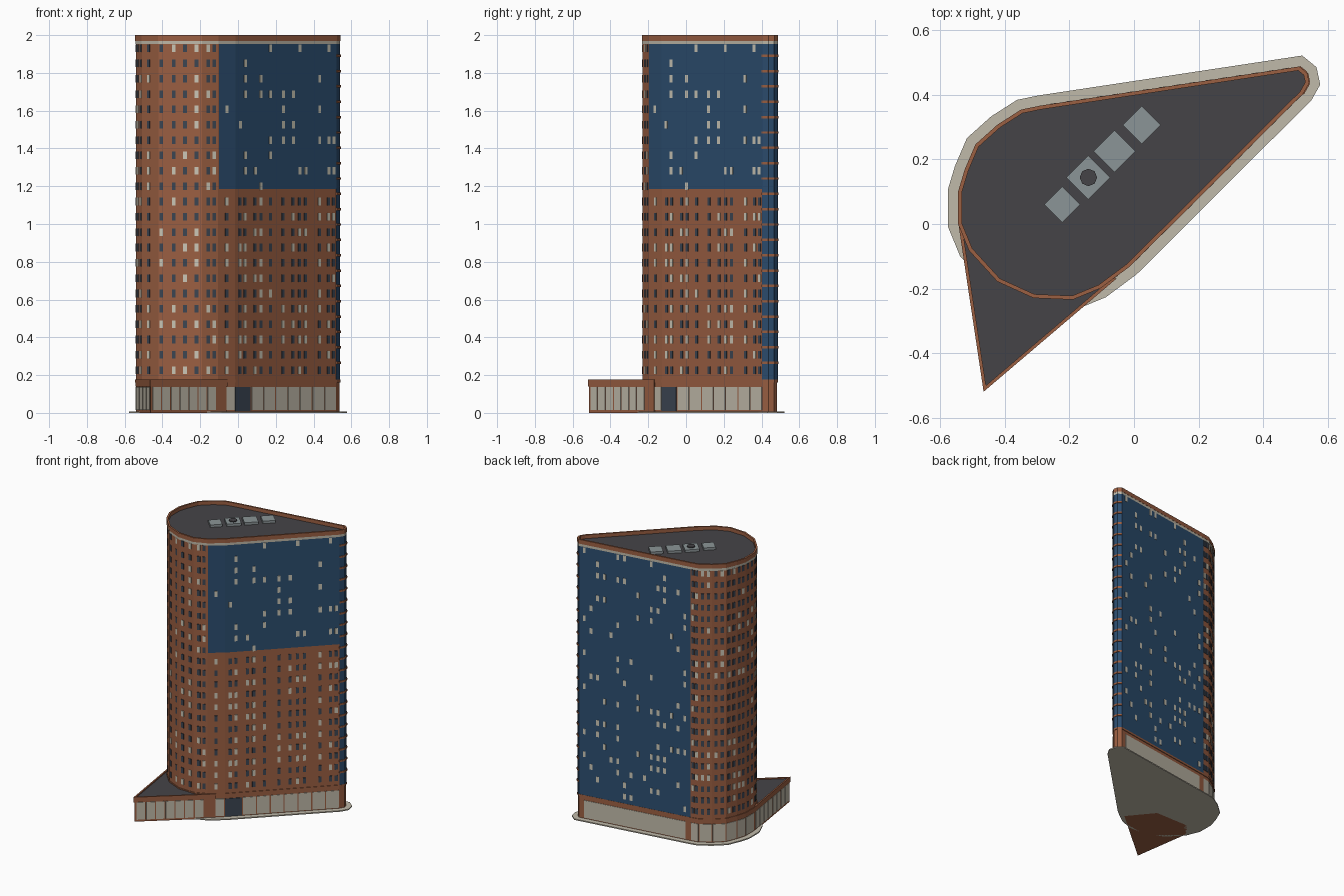
import bpy, bmesh, random
from mathutils import Vector

if "Cube" in bpy.data.objects:
    bpy.data.objects.remove(bpy.data.objects["Cube"])

random.seed(4)


def material(name, rgb):
    m = bpy.data.materials.new(name)
    m.diffuse_color = (*rgb, 1)
    m.use_nodes = True
    m.node_tree.nodes["Principled BSDF"].inputs["Base Color"].default_value = m.diffuse_color
    return m


BRICK = material("brick", (0.33, 0.115, 0.055))
GLASS = material("blue_glass", (0.025, 0.075, 0.16))
DARK = material("dark_window", (0.045, 0.06, 0.085))
LIT = material("lit_window", (0.60, 0.57, 0.47))
CREAM = material("cream", (0.53, 0.49, 0.40))
ROOF = material("roof_dark", (0.06, 0.057, 0.064))
METAL = material("roof_metal", (0.26, 0.30, 0.31))


def finish(bm, name, mat):
    bmesh.ops.recalc_face_normals(bm, faces=bm.faces)
    me = bpy.data.meshes.new(name)
    bm.to_mesh(me)
    bm.free()
    me.materials.append(mat)
    ob = bpy.data.objects.new(name, me)
    bpy.context.collection.objects.link(ob)
    return ob


def offset(pts, d):
    """Mitred offset of a counter-clockwise outline, positive is outward."""
    out = []
    for i, p in enumerate(pts):
        p = Vector(p)
        e0 = (p - Vector(pts[i - 1])).normalized()
        e1 = (Vector(pts[(i + 1) % len(pts)]) - p).normalized()
        n0, n1 = Vector((e0.y, -e0.x)), Vector((e1.y, -e1.x))
        out.append(tuple(p + (n0 + n1) * (d / (1 + n0.dot(n1)))))
    return out


def add_prism(bm, pts, z0, z1):
    lo = [bm.verts.new((x, y, z0)) for x, y in pts]
    hi = [bm.verts.new((x, y, z1)) for x, y in pts]
    n = len(pts)
    bm.faces.new(lo[::-1])
    bm.faces.new(hi)
    for i in range(n):
        j = (i + 1) % n
        bm.faces.new((lo[i], lo[j], hi[j], hi[i]))


def prism(name, pts, z0, z1, mat):
    bm = bmesh.new()
    add_prism(bm, pts, z0, z1)
    return finish(bm, name, mat)


def ring(name, outer, inner, z0, z1, mat):
    bm = bmesh.new()
    loops = [[bm.verts.new((x, y, z)) for x, y in pts]
             for pts, z in ((outer, z0), (outer, z1), (inner, z1), (inner, z0))]
    n = len(outer)
    for k in range(4):
        a, b = loops[k], loops[(k + 1) % 4]
        for i in range(n):
            j = (i + 1) % n
            bm.faces.new((a[i], a[j], b[j], b[i]))
    return finish(bm, name, mat)


def panel(bm, p, q, u0, u1, z0, z1, out=0.003):
    """Thin slab lying on the wall p-q between fractions u0 and u1."""
    p, q = Vector(p), Vector(q)
    d = q - p
    n = Vector((d.y, -d.x)).normalized()
    a, b = p + d * u0, p + d * u1
    add_prism(bm, [tuple(v) for v in (a - n * .002, a + n * out, b + n * out, b - n * .002)], z0, z1)


# Teardrop tower plan: rounded west end, pointed east end
plan = [(-.29, .362), (-.348, .350), (-.42, .304), (-.487, .244), (-.52, .167), (-.54, .10),
        (-.54, 0), (-.507, -.08), (-.42, -.175), (-.31, -.225), (-.19, -.23), (-.105, -.195),
        (-.015, -.128), (.52, .405), (.538, .437), (.532, .465), (.51, .483)]
N = len(plan)
edge = lambda i: (plan[i], plan[(i + 1) % N])

prism("ground_slab", offset(plan, .036), 0, .008, CREAM)
prism("tower_body", plan, .004, 1.955, BRICK)
ring("tower_cornice", offset(plan, .004), offset(plan, -.02), .162, .176, BRICK)
ring("cream_band", offset(plan, .003), offset(plan, -.012), 1.953, 1.97, CREAM)
ring("parapet", offset(plan, .004), offset(plan, -.008), 1.97, 2.0, BRICK)
prism("tower_roof", offset(plan, -.006), 1.94, 1.974, ROOF)

# Triangular podium
pod = [(-.54, 0), (-.463, -.513), (-.06, -.17), (-.2, 0)]
prism("podium_body", pod, 0, .16, BRICK)
prism("podium_roof", offset(pod, -.004), .15, .168, ROOF)
pod_rim = pod[:3] + [(-.2, -.1)]
ring("podium_rim", offset(pod_rim, .003), offset(pod_rim, -.007), .14, .176, BRICK)

# Glass curtain walls: upper front face, whole back face, east tip
bm = bmesh.new()
panel(bm, *edge(11), 0.04, 1, 1.185, 1.953)
panel(bm, *edge(12), 0, 1, 1.185, 1.953)
panel(bm, *edge(N - 1), 0, 1, .176, 1.953)
for i in (13, 14, 15):
    panel(bm, *edge(i), 0, 1, .176, 1.953)
finish(bm, "curtain_glass", GLASS)

# Brick floor bands wrapping the tip
FLOORS = 22
floor_z = [.226 + .0812 * k for k in range(FLOORS)]
bm = bmesh.new()
for z in floor_z[:-1]:
    for i in (13, 14, 15):
        panel(bm, *edge(i), -.03, 1.03, z + .034, z + .047, .007)
finish(bm, "tip_floor_bands", BRICK)

# Windows
lit, dark = bmesh.new(), bmesh.new()
W, H = .010, .020


def window(bm, i, u, k, out=.003):
    p, q = edge(i)
    w = W / (Vector(q) - Vector(p)).length
    panel(bm, p, q, u - w, u + w, floor_z[k] - H, floor_z[k] + H, out)


columns = {7: [.4], 8: [.13, .73], 9: [.25, .75], 10: [.37, .75], 6: [.3, .75]}
columns.update({i: [.27, .73] for i in range(6)})
for i, us in columns.items():
    for u in us:
        for k in range(FLOORS):
            window(lit if random.random() < .22 else dark, i, u, k)

# Front face: full grid in the brick part, only lit windows in the glass part
front_x = [.01, .037, .09, .12, .17, .237, .29, .325, .357, .43, .478, .505]
x0, x1 = plan[12][0], plan[13][0]
front_u = [(x - x0) / (x1 - x0) for x in front_x]
for k in range(12):
    window(lit if random.random() < .3 else dark, 11, .5, k)
    for u in front_u:
        window(lit if random.random() < .3 else dark, 12, u, k)
glass_lit = {21: (4, 7, 10), 20: (1,), 19: (1, 3, 9), 18: (1, 3, 4, 5, 6), 17: (5, 9), 16: (0, 5, 6),
             15: (4, 5, 6, 9, 10, 11), 14: (1, 4), 13: (1, 2, 7, 8, 10, 11), 12: (3,)}
for k, cols in glass_lit.items():
    for c in cols:
        window(lit, 12, front_u[c], k, .005)
window(lit, 11, .5, 17, .005)

# Back face: scattered lit windows
for c in range(16):
    for k in range(FLOORS):
        if random.random() < .25:
            window(lit, N - 1, .05 + .9 * c / 15, k, .005)
finish(lit, "lit_windows", LIT)
finish(dark, "dark_windows", DARK)

# Ground floor shopfronts and entrance door
bm = bmesh.new()


def shopfront(p, q, u0, u1, n, gap=.004):
    g = gap / (Vector(q) - Vector(p)).length
    s = (u1 - u0) / n
    for j in range(n):
        panel(bm, p, q, u0 + s * j + g, u0 + s * (j + 1) - g, .014, .138)


for i in range(6):
    shopfront(*edge(i), 0, 1, 1)
shopfront(*edge(11), .08, 1, 1)
shopfront(*edge(12), .155, 1, 7)
shopfront(*edge(N - 1), .04, .96, 1)
shopfront(pod[0], pod[1], .03, .98, 8)
shopfront(pod[1], pod[2], .02, .86, 7)
finish(bm, "shopfront_panels", CREAM)
bm = bmesh.new()
panel(bm, *edge(12), 0, .148, .01, .138, .004)
finish(bm, "entrance_door", DARK)

# Rooftop plant boxes along the diagonal, one with a fan
for j, (x, y, h) in enumerate([(-.222, .06, .056), (-.141, .144, .068), (-.06, .225, .065), (.024, .306, .059)]):
    prism(f"roof_unit_{j + 1}", [(x - h, y), (x, y - h), (x + h, y), (x, y + h)], 1.97, 1.992, METAL)
bpy.ops.mesh.primitive_cylinder_add(vertices=8, radius=.027, depth=.012, location=(-.141, .144, 1.993))
fan = bpy.context.object
fan.name = "roof_fan"
fan.data.materials.append(ROOF)
